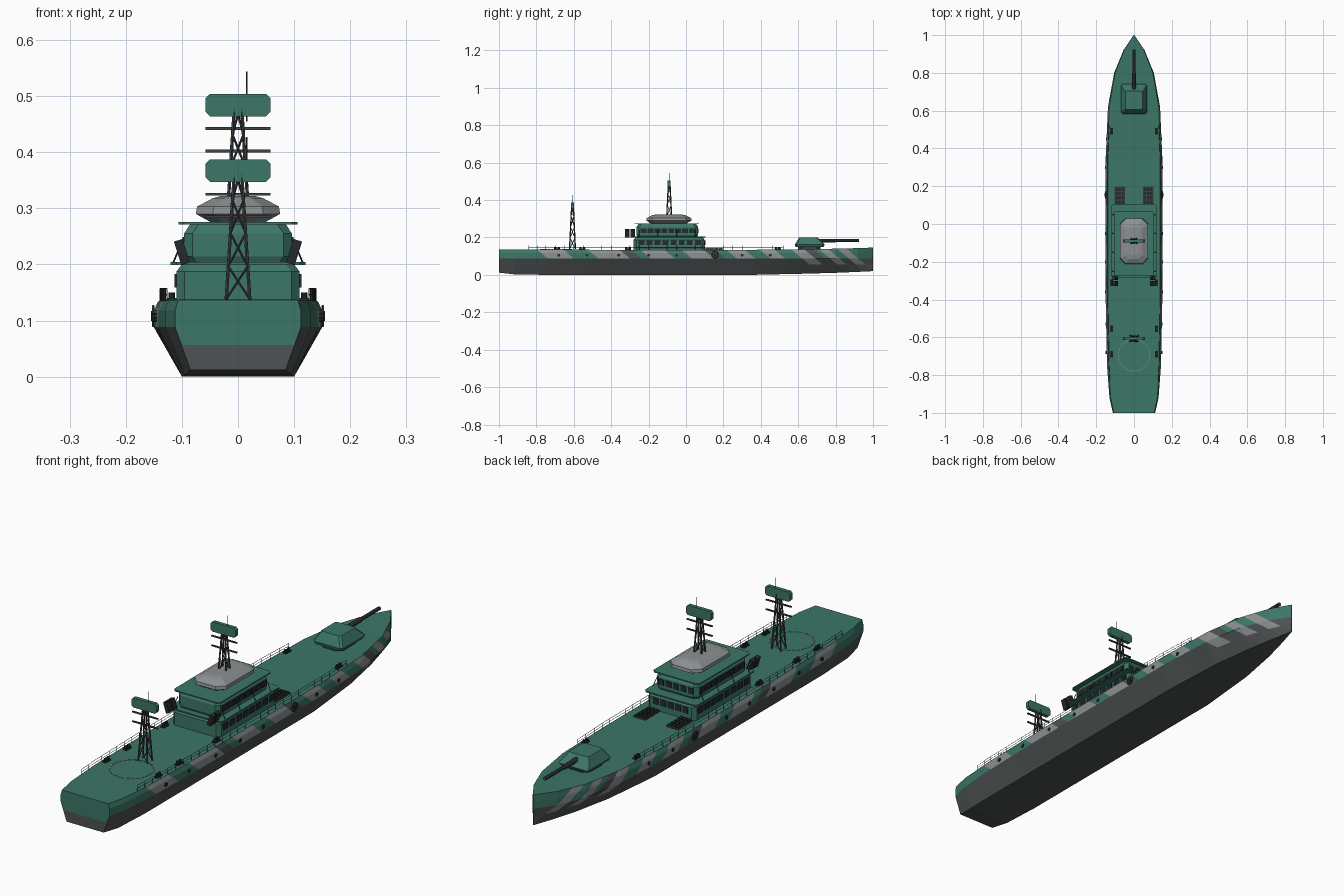
import bpy, bmesh, math
from mathutils import Vector, Matrix

cube = bpy.data.objects.get("Cube")
if cube:
    bpy.data.objects.remove(cube, do_unlink=True)


def material(name, r, g, b):
    m = bpy.data.materials.new(name)
    m.use_nodes = True
    m.diffuse_color = (r, g, b, 1)
    m.node_tree.nodes["Principled BSDF"].inputs["Base Color"].default_value = (r, g, b, 1)
    return m


GREEN = material("sea green", .045, .18, .135)
HULL = material("hull grey", .075, .085, .084)
LIGHT = material("light grey", .26, .28, .285)
STEEL = material("dark steel", .05, .055, .055)
BLACK = material("dark glass", .018, .023, .024)


def finish(name, bm, *mats):
    bmesh.ops.recalc_face_normals(bm, faces=bm.faces)
    me = bpy.data.meshes.new(name)
    bm.to_mesh(me)
    bm.free()
    for m in mats:
        me.materials.append(m)
    ob = bpy.data.objects.new(name, me)
    bpy.context.collection.objects.link(ob)
    return ob


def add_box(bm, c, size, rot=None):
    mat = Matrix.Translation(c) @ (rot or Matrix()) @ Matrix.Diagonal((*size, 1))
    bmesh.ops.create_cube(bm, size=1, matrix=mat)


def add_rod(bm, a, b, r, sides=6):
    a, b = Vector(a), Vector(b)
    d = b - a
    mat = Matrix.Translation((a + b) / 2) @ d.to_track_quat('Z', 'Y').to_matrix().to_4x4()
    bmesh.ops.create_cone(bm, cap_ends=True, segments=sides, radius1=r, radius2=r,
                          depth=d.length, matrix=mat)


def bridge(bm, rings):
    for a, b in zip(rings, rings[1:]):
        for i in range(len(a)):
            j = (i + 1) % len(a)
            bm.faces.new((a[i], a[j], b[j], b[i]))
    bm.faces.new(rings[0])
    bm.faces.new(rings[-1])


def loft(name, levels, mat):
    """Stack of chamfered rectangles: z, half width, rear y, fore y, chamfer."""
    bm = bmesh.new()
    rings = []
    for z, w, y0, y1, c in levels:
        pts = [(w, y0 + c), (w, y1 - c), (w - c, y1), (c - w, y1),
               (-w, y1 - c), (-w, y0 + c), (c - w, y0), (w - c, y0)]
        rings.append([bm.verts.new((x, y, z)) for x, y in pts])
    bridge(bm, rings)
    return finish(name, bm, mat)


# Hull: stations of y, beam at waterline, keel half width, keel z, deck z
stations = [(-1, .112, .085, .012, .137), (-.92, .13, .095, .003, .136),
            (-.75, .143, .1, 0, .135), (-.4, .15, .1, 0, .134), (.35, .15, .1, 0, .134),
            (.62, .138, .08, .006, .137), (.8, .105, .05, .011, .14),
            (.92, .056, .022, .016, .143), (1, .002, .001, .02, .146)]
WATER = .088
bm = bmesh.new()
rings = []
for y, w, k, z0, z1 in stations:
    half = [(k, z0), (w, WATER), (w, .118), (w * .95, z1)]
    sec = half + [(-x, z) for x, z in reversed(half)]
    rings.append([bm.verts.new((x, y, z)) for x, z in sec])
bridge(bm, rings)
# Camouflage: slanted bands cut into the sides
bands = [(-.74, -.6, 2), (-.47, -.3, 2), (-.3, -.24, 1), (-.19, -.06, 2), (.03, .15, 2),
         (.15, .21, 1), (.27, .37, 2), (.45, .53, 2), (.62, .69, 2), (.69, .74, 1),
         (.77, .82, 2), (.87, .92, 2)]
SLANT = 1.2


def cut(co, no):
    bmesh.ops.bisect_plane(bm, geom=bm.verts[:] + bm.edges[:] + bm.faces[:],
                           plane_co=co, plane_no=no, dist=1e-5)


cut((0, 0, .056), (0, 0, 1))
for edge in sorted({e for b in bands for e in b[:2]}):
    cut((0, edge, WATER), (0, 1, SLANT))
bmesh.ops.recalc_face_normals(bm, faces=bm.faces)
for f in bm.faces:
    c = f.calc_center_median()
    f.material_index = 1 if c.z < WATER - .001 else 0
    if abs(f.normal.z) < .85 and abs(c.x) > .002 and f.normal.y > -.9:
        u = c.y + SLANT * (c.z - WATER)
        for a, b, idx in bands:
            low = .056 if a > .55 else WATER
            if a < u < b and c.z > low:
                f.material_index = 2 if idx == 2 else 1
finish("hull", bm, GREEN, HULL, LIGHT)

# Superstructure
loft("lower_deckhouse", [(.13, .11, -.28, .1, .015), (.187, .11, -.28, .1, .015),
                         (.2, .1, -.27, .09, .015)], GREEN)
loft("walkway", [(.199, .12, -.285, .105, .01), (.204, .12, -.285, .105, .01)], GREEN)
loft("upper_deckhouse", [(.204, .09, -.26, .06, .015), (.214, .096, -.265, .065, .015),
                         (.255, .096, -.265, .065, .015), (.272, .085, -.255, .055, .015)], GREEN)
loft("bridge_roof", [(.271, .106, -.275, .07, .01), (.276, .106, -.275, .07, .01)], GREEN)
loft("roof_dome", [(.276, .05, -.19, .005, .02), (.29, .075, -.212, .03, .03),
                   (.303, .073, -.21, .028, .03), (.318, .045, -.185, 0, .02),
                   (.322, .03, -.165, -.02, .015)], LIGHT)

# Windows along the sides and fore faces
bm = bmesh.new()
for w, z, y0, y1 in [(.11, .171, -.26, .085), (.096, .237, -.245, .05)]:
    n = 8
    for i in range(n):
        y = y0 + (y1 - y0) * (i + .5) / n
        for s in (-1, 1):
            add_box(bm, (s * w, y, z), (.006, .031, .024))
    for i in range(5):
        add_box(bm, ((i - 2) * .034, y1 + .015, z), (.024, .006, .024))
finish("windows", bm, BLACK)

# Launchers and struts at the rear corners of the deckhouse
bm = bmesh.new()
for s in (-1, 1):
    tilt = Matrix.Rotation(s * .3, 4, 'Y')
    for y in (-.315, -.285):
        add_box(bm, (s * .1, y, .222), (.016, .024, .044), tilt)
    for y in (-.25, -.15, -.05, .05):
        add_rod(bm, (s * .115, y, .204), (s * .1, y, .24), .0015, 4)
finish("side_launchers", bm, BLACK)

# Deck gratings before the bridge, each with three by four cells
bm = bmesh.new()
for s in (-1, 1):
    add_box(bm, (s * .075, .15, .136), (.054, .095, .008))
finish("grating_base", bm, STEEL)
bm = bmesh.new()
for s in (-1, 1):
    for i in range(3):
        for j in range(4):
            add_box(bm, (s * .075 + (i - 1) * .017, .15 + (j - 1.5) * .023, .141),
                    (.013, .018, .006))
finish("grating_cells", bm, BLACK)

# Gun turret
loft("turret_ring", [(.134, .05, .6, .72, .02), (.15, .05, .6, .72, .02)], STEEL)
loft("turret", [(.15, .062, .585, .735, .008), (.162, .068, .582, .742, .008),
                (.2, .045, .605, .705, .008)], GREEN)
bm = bmesh.new()
add_rod(bm, (0, .69, .183), (0, .8, .183), .01, 10)
add_rod(bm, (0, .8, .183), (0, .925, .183), .0075, 10)
finish("gun_barrel", bm, STEEL)


# Lattice masts with radar panels
def mast(prefix, y, z):
    bm = bmesh.new()

    def leg(sx, sy, t):
        k = 1 - .72 * t
        return (sx * .021 * k, y + sy * .016 * k, z + .235 * t)
    corners = [(-1, -1), (1, -1), (1, 1), (-1, 1)]
    for i, c in enumerate(corners):
        d = corners[(i + 1) % 4]
        add_rod(bm, leg(*c, 0), leg(*c, 1), .0032)
        for t in range(4):
            a, b = (c, d) if t % 2 else (d, c)
            add_rod(bm, leg(*a, t / 4), leg(*b, (t + 1) / 4), .002, 4)
    for h in (.147, .187):
        add_box(bm, (0, y, z + h), (.116, .006, .005))
    add_rod(bm, (.016, y, z + .2), (.016, y, z + .289), .0015)
    finish(prefix + "_mast", bm, STEEL)
    bm = bmesh.new()
    rings = []
    for yy in (-.008, .008):
        pts = [(.058, .012), (.05, .02), (-.05, .02), (-.058, .012),
               (-.058, -.012), (-.05, -.02), (.05, -.02), (.058, -.012)]
        rings.append([bm.verts.new((px, y + yy, z + .229 + pz)) for px, pz in pts])
    bridge(bm, rings)
    finish(prefix + "_radar_panel", bm, GREEN)


mast("stern", -.607, .138)
mast("main", -.09, .255)

# Railings along both sides
bm = bmesh.new()
for s in (-1, 1):
    path = [(s * w * .925, y) for y, w in
            [(-.84, .137), (-.75, .143), (-.4, .15), (.35, .15), (.52, .142)]]
    for (xa, ya), (xb, yb) in zip(path, path[1:]):
        for z in (.146, .157):
            add_rod(bm, (xa, ya, z), (xb, yb, z), .001, 4)
        n = max(1, round((yb - ya) / .05))
        for i in range(n + 1):
            t = i / n
            x, y = xa + (xb - xa) * t, ya + (yb - ya) * t
            add_rod(bm, (x, y, .132), (x, y, .157), .001, 4)
finish("railings", bm, STEEL)

# Deck bollards, in pairs
bm = bmesh.new()
for s in (-1, 1):
    for y in (-.69, -.555, -.31, .49):
        add_box(bm, (s * .118, y, .137), (.016, .034, .006))
        for d in (-.009, .009):
            add_rod(bm, (s * .118, y + d, .135), (s * .118, y + d, .15), .006, 8)
finish("bollards", bm, BLACK)

# Portholes and hull side fittings
bm = bmesh.new()
for s in (-1, 1):
    for y in (-.68, -.53, -.36, -.2, -.05, .3, .45):
        w = .147 if y < -.45 else .15
        if y > .4:
            w = .1455
        add_rod(bm, (s * (w - .008), y, .105), (s * (w + .003), y, .105), .008, 8)
    add_rod(bm, (s * .145, .155, .108), (s * .155, .155, .108), .009, 8)
finish("portholes", bm, BLACK)
for s, side in ((1, "left"), (-1, "right")):
    bpy.ops.mesh.primitive_torus_add(major_radius=.017, minor_radius=.003, major_segments=16,
                                     minor_segments=6, location=(s * .151, .155, .108),
                                     rotation=(0, math.pi / 2, 0))
    bpy.context.object.name = side + "_hull_ring"
    bpy.context.object.data.materials.append(STEEL)

# Dashed landing circle on the aft deck
bm = bmesh.new()
for i in range(28):
    a = math.tau * i / 28
    add_box(bm, (.083 * math.cos(a), -.695 + .083 * math.sin(a), .1355), (.004, .012, .003),
            Matrix.Rotation(a, 4, 'Z'))
finish("landing_circle", bm, LIGHT)
